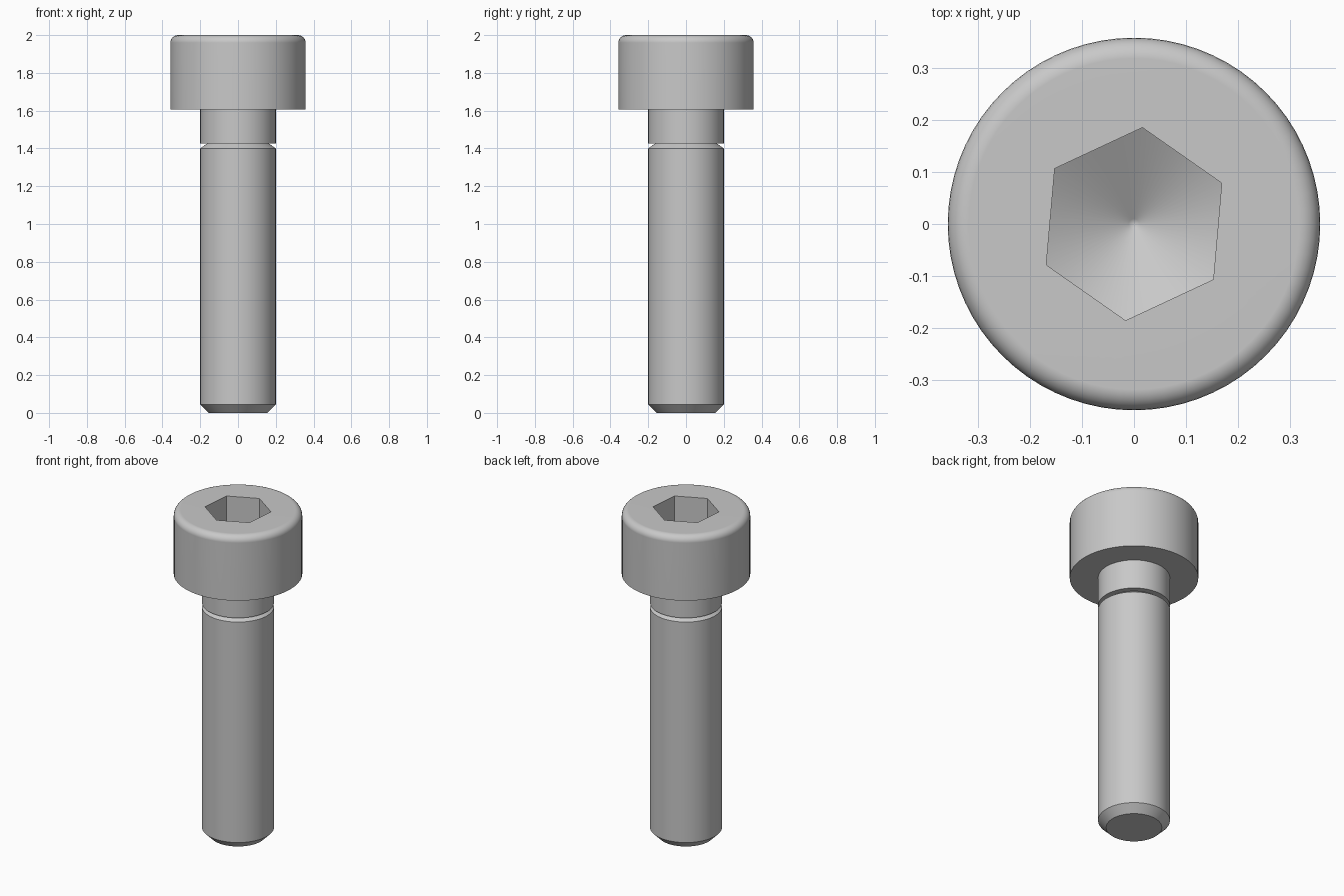
import bpy
import bmesh
from math import sin, cos, tan, pi, radians

cube = bpy.data.objects.get("Cube")
if cube:
    bpy.data.objects.remove(cube, do_unlink=True)

SEGMENTS = 72              # multiple of six, so socket corners land on vertices
TURN = radians(25)         # rotation of the hexagonal socket
SHANK_R, TIP_R, GROOVE_R = 0.2, 0.155, 0.165
HEAD_R, FILLET = 0.358, 0.04
HEX_R = 0.186
CONE_SLOPE = tan(radians(30))
CONE_TIP_Z = 1.69

steel = bpy.data.materials.new("steel_grey")
steel.use_nodes = True
colour = (0.58, 0.58, 0.58, 1)
steel.diffuse_color = colour
steel.node_tree.nodes["Principled BSDF"].inputs["Base Color"].default_value = colour


def hex_radius(step):
    """Distance from the axis to the hexagon wall at a segment step."""
    angle = 2 * pi * step / SEGMENTS % (pi / 3)
    return HEX_R * cos(pi / 6) / cos(angle - pi / 6)


def ring(bm, radius, height):
    """Closed loop of vertices; radius and height are functions of the step."""
    verts = []
    for i in range(SEGMENTS):
        a = TURN + 2 * pi * i / SEGMENTS
        r = radius(i)
        verts.append(bm.verts.new((r * cos(a), r * sin(a), height(r))))
    return verts


def circle(bm, r, z):
    return ring(bm, lambda i: r, lambda _: z)


bm = bmesh.new()

# Shank: chamfered tip, straight body, chamfered top, groove and neck
profile = [(TIP_R, 0), (SHANK_R, 0.045), (SHANK_R, 1.4), (GROOVE_R, 1.425),
           (SHANK_R, 1.425), (SHANK_R, 1.605)]

# Head: flat underside, straight side, rounded top edge
profile.append((HEAD_R, 1.605))
for k in range(7):
    a = k * pi / 12
    profile.append((HEAD_R - FILLET + FILLET * cos(a), 2 - FILLET + FILLET * sin(a)))
rings = [circle(bm, r, z) for r, z in profile]

# Socket: hexagonal rim, walls ending on a cone, drilled cone floor
rings.append(ring(bm, hex_radius, lambda r: 2))
rings.append(ring(bm, hex_radius, lambda r: CONE_TIP_Z + r * CONE_SLOPE))
rings.append(circle(bm, 0.01, CONE_TIP_Z + 0.01 * CONE_SLOPE))

# Skin the rings and close both ends
for low, high in zip(rings, rings[1:]):
    for i in range(SEGMENTS):
        j = (i + 1) % SEGMENTS
        bm.faces.new((low[i], low[j], high[j], high[i]))
bm.faces.new(rings[0][::-1])
point = bm.verts.new((0, 0, CONE_TIP_Z))
for i in range(SEGMENTS):
    bm.faces.new((rings[-1][i], rings[-1][(i + 1) % SEGMENTS], point))
bmesh.ops.recalc_face_normals(bm, faces=bm.faces)

mesh = bpy.data.meshes.new("socket_head_screw")
bm.to_mesh(mesh)
bm.free()
mesh.materials.append(steel)
screw = bpy.data.objects.new("socket_head_screw", mesh)
bpy.context.collection.objects.link(screw)

# Smooth round surfaces, crisp edges, flat top
for other in bpy.context.selected_objects:
    other.select_set(False)
screw.select_set(True)
bpy.context.view_layer.objects.active = screw
bpy.ops.object.shade_smooth_by_angle(angle=radians(30))
normals = screw.modifiers.new("flat_top_normals", 'WEIGHTED_NORMAL')
normals.keep_sharp = True
